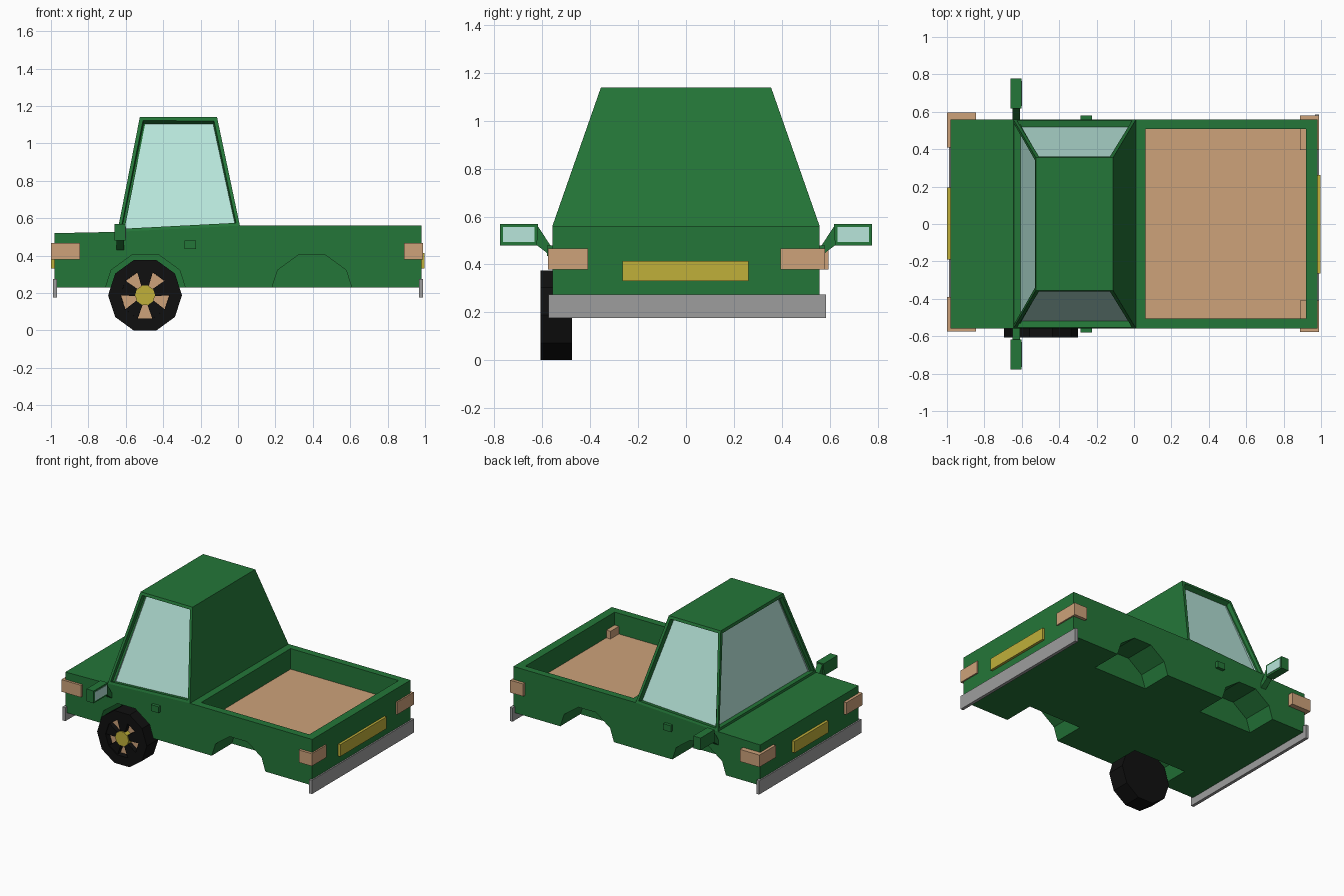
import bpy, bmesh, math
from mathutils import Vector

if "Cube" in bpy.data.objects:
    bpy.data.objects.remove(bpy.data.objects["Cube"])


def material(name, r, g, b):
    lin = [(c / 255 / 12.92) if c < 11 else ((c / 255 + 0.055) / 1.055) ** 2.4 for c in (r, g, b)]
    m = bpy.data.materials.new(name)
    m.diffuse_color = (*lin, 1)
    m.use_nodes = True
    m.node_tree.nodes["Principled BSDF"].inputs["Base Color"].default_value = m.diffuse_color
    return m


GREEN = material("green paint", 36, 118, 56)
GLASS = material("pale glass", 184, 230, 219)
TAN = material("tan", 205, 162, 122)
YELLOW = material("yellow", 192, 176, 58)
GREY = material("grey metal", 158, 158, 158)
BLACK = material("black rubber", 16, 16, 16)


def finish(name, bm, *mats):
    bmesh.ops.recalc_face_normals(bm, faces=bm.faces[:])
    me = bpy.data.meshes.new(name)
    bm.to_mesh(me)
    bm.free()
    for m in mats:
        me.materials.append(m)
    ob = bpy.data.objects.new(name, me)
    bpy.context.collection.objects.link(ob)
    return ob


def prism_bm(pts, axis, a, b):
    """Extrude a 2D outline along x or y (other two axes in order)."""
    bm = bmesh.new()
    place = (lambda p: (a, p[0], p[1])) if axis == 'x' else (lambda p: (p[0], a, p[1]))
    face = bm.faces.new([bm.verts.new(place(p)) for p in pts])
    ext = bmesh.ops.extrude_face_region(bm, geom=[face])
    step = Vector((b - a, 0, 0)) if axis == 'x' else Vector((0, b - a, 0))
    bmesh.ops.translate(bm, vec=step, verts=[v for v in ext['geom'] if isinstance(v, bmesh.types.BMVert)])
    bmesh.ops.recalc_face_normals(bm, faces=bm.faces[:])
    return bm


def prism(name, pts, axis, a, b, mat):
    return finish(name, prism_bm(pts, axis, a, b), mat)


def box(name, x0, x1, y0, y1, z0, z1, mat):
    return prism(name, [(x0, z0), (x1, z0), (x1, z1), (x0, z1)], 'y', y0, y1, mat)


def ngon(cx, cz, r, n=10):
    return [(cx + r * math.cos(2 * math.pi * i / n), cz + r * math.sin(2 * math.pi * i / n)) for i in range(n)]


# Body: side profile with the load bed and four wheel arches cut out
body = prism("body", [(-0.98, 0.23), (0.98, 0.23), (0.98, 0.56), (0.01, 0.56), (-0.645, 0.527), (-0.98, 0.52)],
             'y', -0.558, 0.558, GREEN)
body.data.materials.append(TAN)
cutters = [box("bed_cutter", 0.062, 0.92, -0.505, 0.508, 0.412, 0.8, GREEN)]
for cx in (-0.495, 0.395):
    for s in (-1, 1):
        cutters.append(prism("arch_cutter", ngon(cx, 0.19, 0.226), 'y', s * 0.33, s * 0.7, GREEN))
bpy.context.view_layer.objects.active = body
for c in cutters:
    c.hide_render = True
    mod = body.modifiers.new("cut", 'BOOLEAN')
    mod.operation = 'DIFFERENCE'
    mod.solver = 'EXACT'
    mod.object = c
    bpy.ops.object.modifier_apply(modifier=mod.name)
    bpy.data.objects.remove(c)
for p in body.data.polygons:  # bed floor is tan
    p.material_index = int(p.normal.z > 0.9 and abs(p.center.z - 0.412) < 0.003)

# Cab: tapered block with recessed windscreen and side windows
bm = bmesh.new()
low = [bm.verts.new(p) for p in ((-0.645, -0.558, 0.527), (0.01, -0.558, 0.56), (0.01, 0.558, 0.56), (-0.645, 0.558, 0.527))]
top = [bm.verts.new(p) for p in ((-0.525, -0.355, 1.14), (-0.112, -0.355, 1.14), (-0.112, 0.355, 1.14), (-0.525, 0.355, 1.14))]
bm.faces.new(low)
bm.faces.new(top)
walls = [bm.faces.new((low[i], low[(i + 1) % 4], top[(i + 1) % 4], top[i])) for i in range(4)]
bmesh.ops.recalc_face_normals(bm, faces=bm.faces[:])
panes = [walls[0], walls[2], walls[3]]
bmesh.ops.inset_individual(bm, faces=panes, thickness=0.026)
bmesh.ops.inset_individual(bm, faces=panes, thickness=0.008, depth=-0.035)
for f in panes:
    f.material_index = 1
finish("cab", bm, GREEN, GLASS)

# Lamps, number plates and bumpers at both ends
for y0, y1 in ((-0.575, -0.39), (0.41, 0.595)):
    box("headlight", -1.0, -0.845, y0, y1, 0.38, 0.467, TAN)
for y0, y1 in ((-0.577, -0.41), (0.395, 0.58)):
    box("tail_light", 0.887, 0.99, y0, y1, 0.378, 0.467, TAN)
box("front_plate", -1.0, -0.97, -0.19, 0.195, 0.33, 0.413, YELLOW)
box("rear_plate", 0.97, 0.998, -0.265, 0.262, 0.33, 0.415, YELLOW)
box("front_bumper", -0.99, -0.968, -0.575, 0.585, 0.177, 0.275, GREY)
box("rear_bumper", 0.968, 0.99, -0.575, 0.585, 0.177, 0.275, GREY)

# Door handles and wing mirrors on both sides
for s in (-1, 1):
    box("door_handle", -0.285, -0.225, s * 0.54, s * 0.58, 0.435, 0.48, GREEN)
    prism("mirror_arm", [(s * 0.55, 0.425), (s * 0.625, 0.482), (s * 0.622, 0.565), (s * 0.55, 0.455)],
          'x', -0.65, -0.61, GREEN)
    prism("mirror_head", [(s * 0.622, 0.48), (s * 0.777, 0.48), (s * 0.777, 0.568), (s * 0.618, 0.568)],
          'x', -0.66, -0.602, GREEN)
    box("mirror_glass", -0.605, -0.599, s * 0.632, s * 0.765, 0.493, 0.556, GLASS)

# Single wheel: ten-sided tyre with recessed tan rim, flared spokes and hub
WX, WZ = -0.497, 0.188
bm = prism_bm(ngon(WX, WZ, 0.1975), 'y', -0.475, -0.607)
rim = min(bm.faces, key=lambda f: f.calc_center_median().y)
bmesh.ops.inset_individual(bm, faces=[rim], thickness=0.067)
bmesh.ops.inset_individual(bm, faces=[rim], thickness=0.001, depth=-0.04)
rim.material_index = 1
finish("tyre", bm, BLACK, TAN)
for k in range(5):
    a = math.radians(90 + 72 * k)
    outline = [(0.03, -0.014), (0.128, -0.043), (0.128, 0.043), (0.03, 0.014)]
    prism("spoke", [(WX + r * math.cos(a) - t * math.sin(a), WZ + r * math.sin(a) + t * math.cos(a)) for r, t in outline],
          'y', -0.56, -0.6, BLACK)
prism("hub", ngon(WX, WZ, 0.054), 'y', -0.56, -0.608, YELLOW)
